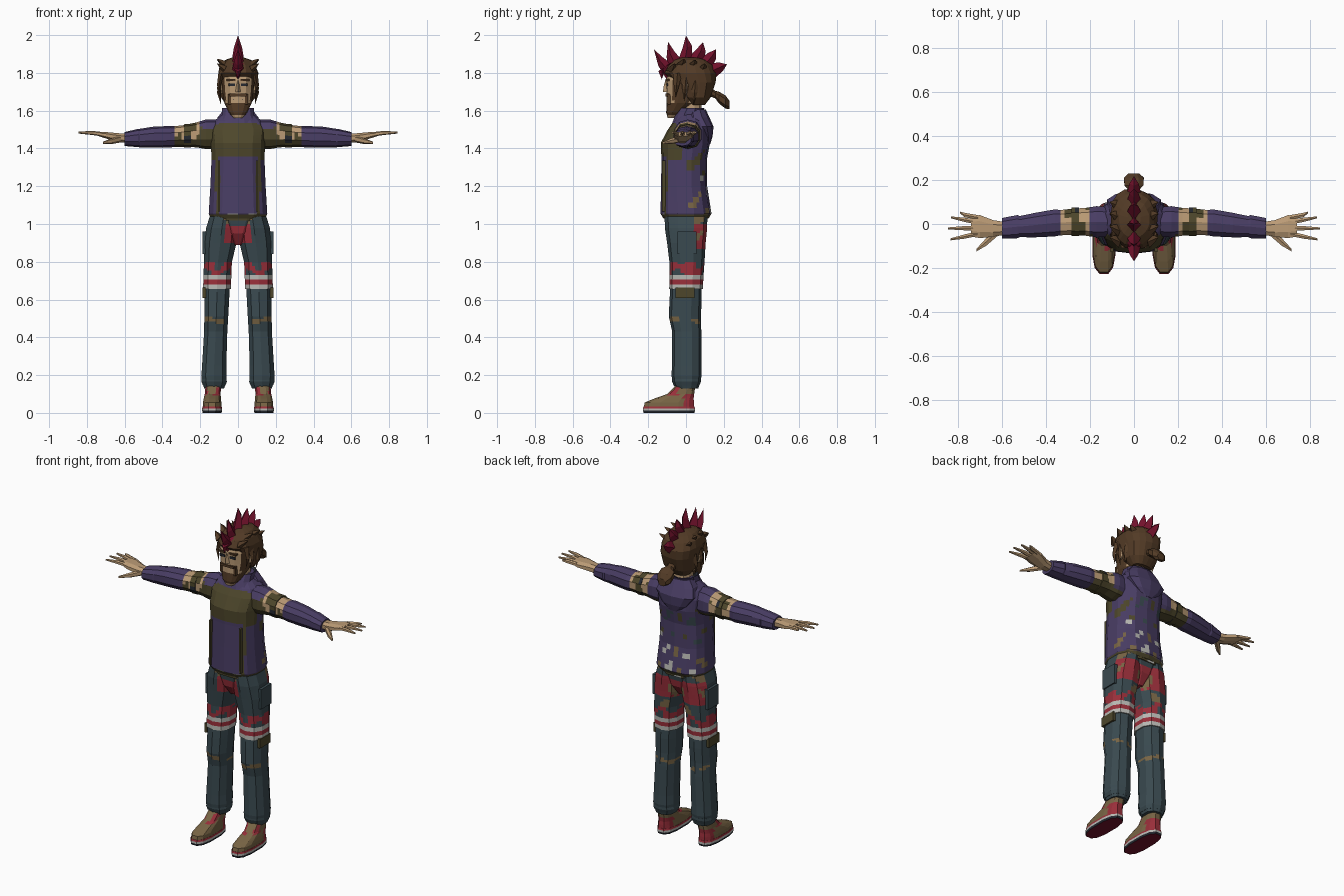
import bpy, bmesh, math, random
from mathutils import Vector

random.seed(4)
if "Cube" in bpy.data.objects:
    bpy.data.objects.remove(bpy.data.objects["Cube"])

COLOURS = {
    "purple": (.068, .048, .13), "olive": (.075, .062, .024), "brown": (.085, .043, .019),
    "crimson": (.17, .006, .025), "skin": (.5, .33, .18), "teal": (.042, .068, .08),
    "red": (.32, .028, .042), "grey": (.48, .48, .45), "tan": (.19, .13, .06),
    "dark": (.018, .022, .03)}
MATS = {}
for key, rgb in COLOURS.items():
    m = bpy.data.materials.new(key)
    m.use_nodes = True
    m.diffuse_color = (*rgb, 1)
    m.node_tree.nodes["Principled BSDF"].inputs["Base Color"].default_value = (*rgb, 1)
    MATS[key] = m


def finish(name, bm, rule, mirror=False):
    """Colour faces with a rule (or one colour) and make the object."""
    bmesh.ops.recalc_face_normals(bm, faces=bm.faces)
    used = []
    for f in bm.faces:
        key = rule if isinstance(rule, str) else rule(f.calc_center_median())
        if key not in used:
            used.append(key)
        f.material_index = used.index(key)
    me = bpy.data.meshes.new(name)
    bm.to_mesh(me)
    bm.free()
    for key in used:
        me.materials.append(MATS[key])
    ob = bpy.data.objects.new(name, me)
    bpy.context.collection.objects.link(ob)
    if mirror:
        ob.modifiers.new("Mirror", 'MIRROR').use_mirror_merge = False
    return ob


def loft(name, axis, rings, rule, n=12, power=.85, around=1, along=1, mirror=False, jitter=0):
    """Skin through rings (position, centre a, centre b, radius a, radius b)."""
    place = {'z': lambda t, a, b: (a, b, t), 'x': lambda t, a, b: (t, a, b),
             'y': lambda t, a, b: (a, t, b)}[axis]
    curve = lambda v: math.copysign(abs(v) ** power, v)
    base = []
    for t, ca, cb, ra, rb in rings:
        pts = []
        for i in range(n):
            w = math.tau * (i + .5) / n
            k = 1 + jitter * random.uniform(-1, 1)
            pts.append(Vector(place(t, ca + ra * k * curve(math.cos(w)), cb + rb * k * curve(math.sin(w)))))
        base.append([pts[i].lerp(pts[(i + 1) % n], j / around) for i in range(n) for j in range(around)])
    rows = [[p.lerp(q, j / along) for p, q in zip(lo, hi)]
            for lo, hi in zip(base, base[1:]) for j in range(along)] + [base[-1]]
    bm = bmesh.new()
    rows = [[bm.verts.new(p) for p in row] for row in rows]
    for lo, hi in zip(rows, rows[1:]):
        for i in range(len(lo)):
            j = (i + 1) % len(lo)
            bm.faces.new((lo[i], lo[j], hi[j], hi[i]))
    bm.faces.new(rows[0])
    bm.faces.new(rows[-1])
    return finish(name, bm, rule, mirror)


def spike(name, foot, tip, along, wide, thick, rule, bend=(0, 0, 0), mirror=False):
    """Curved four-sided blade from a foot to a tip."""
    foot, tip = Vector(foot), Vector(tip)
    along = Vector(along).normalized()
    side = (tip - foot).cross(along).normalized()
    bm = bmesh.new()
    rows = []
    for c, k in ((foot, 1), (foot.lerp(tip, .5) + Vector(bend), .62)):
        rows.append([bm.verts.new(c + d * k) for d in
                     (along * wide, side * thick, -along * wide, -side * thick)])
    point = bm.verts.new(tip)
    for i in range(4):
        j = (i + 1) % 4
        bm.faces.new((rows[0][i], rows[0][j], rows[1][j], rows[1][i]))
        bm.faces.new((rows[1][i], rows[1][j], point))
    bm.faces.new(rows[0])
    return finish(name, bm, rule, mirror)


def box(name, centre, size, rule, mirror=False):
    bm = bmesh.new()
    bmesh.ops.create_cube(bm, size=1)
    for v in bm.verts:
        v.co = Vector(centre) + Vector([a * b for a, b in zip(v.co, size)])
    return finish(name, bm, rule, mirror)


def noise(p, s=1):
    return math.sin(47 * s * p.x + 19 * p.z + 2) * math.sin(33 * s * p.z - 24 * p.y + 1)


# Torso: jacket with chest panel, open front edges and patched back
def jacket(p):
    x = abs(p.x)
    if p.z < 1.05:
        return "olive"
    if p.y < -.05 and x < .1:
        if p.z < 1.066 and noise(p) > 0:
            return "grey"
        return "olive" if 1.36 < p.z < 1.54 else "purple"
    if p.y < -.02:
        if p.z > 1.53:
            return "purple"
        return "olive" if p.z > 1.33 or x < .118 else "purple"
    if p.z < 1.45 and p.y > 0:
        v = noise(p, .9)
        if v > .72:
            return "grey" if p.z < 1.25 else "olive"
        if v < -.65:
            return "teal" if p.z > 1.2 else "tan"
    return "purple"


loft("jacket_body", 'z', [(1.03, 0, 0, .148, .12), (1.055, 0, 0, .158, .135),
     (1.2, 0, -.01, .149, .122), (1.34, 0, -.01, .143, .12), (1.43, 0, -.003, .146, .13),
     (1.5, 0, .012, .155, .108), (1.545, 0, .02, .13, .085), (1.58, 0, .025, .085, .062)],
     jacket, n=14, power=.75, around=3, along=5)
loft("collar", 'z', [(1.535, 0, .005, .112, .08), (1.575, 0, .012, .088, .072),
     (1.615, 0, .03, .086, .07), (1.6, 0, .03, .07, .055)],
     lambda p: "dark" if p.z > 1.6 else "purple", n=12)
loft("hood", 'z', [(1.42, 0, .115, .03, .012), (1.46, 0, .108, .085, .032),
     (1.515, 0, .09, .128, .056), (1.565, 0, .062, .112, .062), (1.605, 0, .055, .08, .05)],
     lambda p: "purple", n=10)
box("jacket_edge", (.1, -.118, 1.2), (.012, .018, .27), "olive", True)


# Arms
def sleeve(p):
    if p.x < .2:
        return "olive" if p.z < (1.51 if p.y < .02 else 1.43) else "purple"
    if p.x < .335:
        if p.z < 1.44:
            return "olive"
        return "skin" if noise(p, 1.3) > -.3 else "olive"
    return "purple"


loft("sleeve", 'x', [(.12, .01, 1.475, .07, .078), (.17, .01, 1.475, .074, .078),
     (.22, .01, 1.472, .066, .066), (.28, .01, 1.466, .062, .058), (.335, .006, 1.463, .06, .055),
     (.36, .005, 1.462, .064, .057), (.45, -.005, 1.46, .058, .055), (.52, -.012, 1.455, .05, .049),
     (.53, -.012, 1.455, .055, .048), (.6, -.02, 1.45, .049, .037)],
     sleeve, n=10, around=2, along=3, mirror=True)
loft("elbow_band", 'x', [(.25, .01, 1.468, .068, .063), (.285, .01, 1.466, .067, .062)],
     lambda p: "olive" if noise(p, 1.5) < .35 else "dark", n=10, around=2, along=2, mirror=True)

# Hands
loft("palm", 'x', [(.58, -.02, 1.452, .03, .026), (.64, -.02, 1.458, .04, .025),
     (.7, -.012, 1.47, .056, .018), (.74, -.01, 1.477, .05, .012)], "skin", n=8, mirror=True)
for name, y0, tip, y1 in (("little", .03, .79, .052), ("ring", .008, .832, .03),
                          ("middle", -.018, .845, -.02), ("index", -.044, .835, -.07)):
    loft(name + "_finger", 'x', [(.71, y0, 1.474, .012, .012), (.77, (y0 + y1) / 2, 1.482, .011, .011),
         (tip, y1, 1.484, .005, .005)], "skin", n=6, mirror=True)
loft("thumb", 'x', [(.62, -.035, 1.45, .022, .018), (.67, -.08, 1.438, .02, .015),
     (.715, -.118, 1.43, .007, .006)], "skin", n=6, mirror=True)


# Trousers: knee-length shorts over lower legs
def shorts(p):
    if p.z < .728:
        return ("grey", "red", "grey")[min(2, int((p.z - .655) / .025))]
    if p.z < .8:
        return "red" if noise(p, 1.4) > -.1 else "teal"
    if p.y < -.04 and p.x < .07 and p.z > .9:
        return "red" if p.z < 1.0 and noise(p) > -.55 else "tan"
    if p.y > .03:
        v = noise(p, .8)
        if .87 < p.z < 1.0:
            return "red" if v > -.4 else "tan"
        if v > .5:
            return "tan"
    return "teal"


loft("pelvis", 'z', [(.89, 0, 0, .03, .06), (.95, 0, 0, .08, .1), (1.03, 0, 0, .145, .113)],
     lambda p: "red" if p.z < 1 else "teal", n=12, along=2)
loft("belt", 'z', [(1.018, 0, 0, .15, .117), (1.045, 0, 0, .152, .12)],
     lambda p: "grey" if noise(p) > .45 else "olive", n=12, around=2)
loft("shorts_leg", 'z', [(1.04, .075, 0, .078, .113), (.98, .085, 0, .087, .112),
     (.9, .094, .002, .09, .102), (.8, .106, .005, .077, .093), (.73, .109, .003, .077, .09),
     (.655, .111, 0, .077, .089)], shorts, n=10, around=3, along=6, mirror=True)


def lower(p):
    line = .48 + .25 * (p.x - .12) - .12 * p.y
    return "tan" if abs(p.z - line) < .011 and noise(p) > -.6 else "teal"


loft("lower_leg", 'z', [(.68, .11, 0, .07, .082), (.6, .112, -.002, .068, .085),
     (.51, .115, -.006, .066, .085), (.43, .118, .004, .064, .077), (.25, .126, .003, .067, .078),
     (.195, .127, .003, .07, .079), (.16, .126, .002, .066, .073), (.13, .126, .005, .055, .06)],
     lower, n=10, around=2, along=6, mirror=True)
loft("trouser_cuff", 'z', [(.145, .126, .003, .062, .068), (.165, .126, .003, .07, .076),
     (.18, .127, .003, .068, .076)], "teal", n=10, mirror=True)
box("knee_pocket", (.178, -.005, .635), (.018, .1, .055), "olive", True)
box("thigh_pocket", (.172, .005, .9), (.03, .1, .12), "teal", True)


# Shoes
def shoe(p):
    if p.y > -.015 and p.z < .1 or p.z > .095 and p.y < -.04 and noise(p) > -.2:
        return "red"
    return "tan"


loft("shoe_upper", 'z', [(.03, .137, -.09, .051, .137), (.055, .137, -.088, .05, .134),
     (.075, .136, -.065, .047, .108), (.1, .134, -.028, .043, .073), (.15, .13, 0, .042, .052)],
     shoe, n=12, power=.75, around=2, along=3, mirror=True)
loft("shoe_sole", 'z', [(0, .137, -.09, .051, .138), (.012, .137, -.09, .054, .141),
     (.024, .137, -.09, .054, .141), (.034, .137, -.09, .052, .138)],
     lambda p: "crimson" if p.z < .003 else "dark" if p.z < .012 else "grey" if p.z < .024 else "red",
     n=12, power=.75, mirror=True)


# Head with face and beard
def face(p):
    if p.y < -.035 and abs(p.x) < .066 and 1.645 < p.z < 1.81:
        return "skin"
    return "brown" if p.z > 1.575 and p.y < .02 or p.z > 1.65 else "skin"


loft("neck", 'z', [(1.54, 0, .03, .055, .055), (1.66, 0, .02, .055, .06)], "skin", n=10)
loft("head", 'z', [(1.562, 0, -.075, .025, .022), (1.59, 0, -.06, .05, .045),
     (1.64, 0, -.025, .074, .077), (1.7, 0, -.005, .084, .098), (1.76, 0, 0, .088, .106),
     (1.82, 0, .01, .085, .1), (1.86, 0, .02, .05, .06)], face, n=14, around=2, along=4)
spike("nose", (0, -.1, 1.7), (0, -.108, 1.765), (0, 1, 0), .022, .014, "skin")
box("moustache", (0, -.098, 1.683), (.09, .02, .014), "brown")
box("moustache_side", (.045, -.083, 1.66), (.016, .03, .055), "brown", True)
box("mouth", (0, -.094, 1.66), (.045, .009, .006), "dark")
box("eye", (.034, -.099, 1.738), (.034, .009, .014), "dark", True)
box("brow", (.036, -.098, 1.762), (.048, .02, .01), "brown", True)
loft("ear", 'z', [(1.69, .085, -.005, .008, .012), (1.74, .095, .0, .01, .02)], "skin", n=6, mirror=True)

# Swept-back hair, tufts and tied tail
loft("hair", 'z', [(1.63, 0, .06, .06, .04), (1.67, 0, .055, .09, .075), (1.75, 0, .045, .103, .115),
     (1.8, 0, .022, .106, .138), (1.84, 0, .022, .096, .118), (1.868, 0, .022, .068, .085),
     (1.882, 0, .022, .03, .04)], "brown", n=18, jitter=.05)
for y, z in ((-.08, 1.82), (-.03, 1.845), (.03, 1.84), (.08, 1.82)):
    spike("hair_tuft", (.07, y, z), (.112, y + .02, z + .03), (0, 1, .2), .03, .018, "brown", mirror=True)
for y, z in ((-.045, 1.77), (.0, 1.75), (.05, 1.73)):
    spike("side_lock", (.088, y, z + .03), (.09, y - .01, z - .1), (0, 1, 0), .024, .016, "brown",
          (.012, 0, 0), True)
loft("hair_tail", 'y', [(.1, 0, 1.715, .03, .03), (.155, 0, 1.685, .024, .02),
     (.175, 0, 1.668, .045, .034), (.21, 0, 1.645, .048, .038), (.23, 0, 1.63, .025, .022)],
     "brown", n=8, jitter=.06)

# Spiked crest along the middle of the head
TIPS = [(-.17, 1.925), (-.095, 1.965), (0, 1.998), (.09, 1.962), (.16, 1.925), (.217, 1.845)]
for i, (y, z) in enumerate(TIPS):
    w = math.radians(158 - 27 * i)
    foot = (0, .022 + .118 * math.cos(w), 1.77 + .095 * math.sin(w))
    tangent = (0, -math.sin(w), math.cos(w))
    spike("crest_spike", foot, (0, y, z), tangent, .042, .034, "crimson",
          (0, -.008 if i < 2 else .01, -.004 if i < 2 else .006))
spike("crest_forelock", (0, -.085, 1.85), (0, -.128, 1.765), (0, 1, .5), .035, .03, "crimson", (0, -.02, .01))
